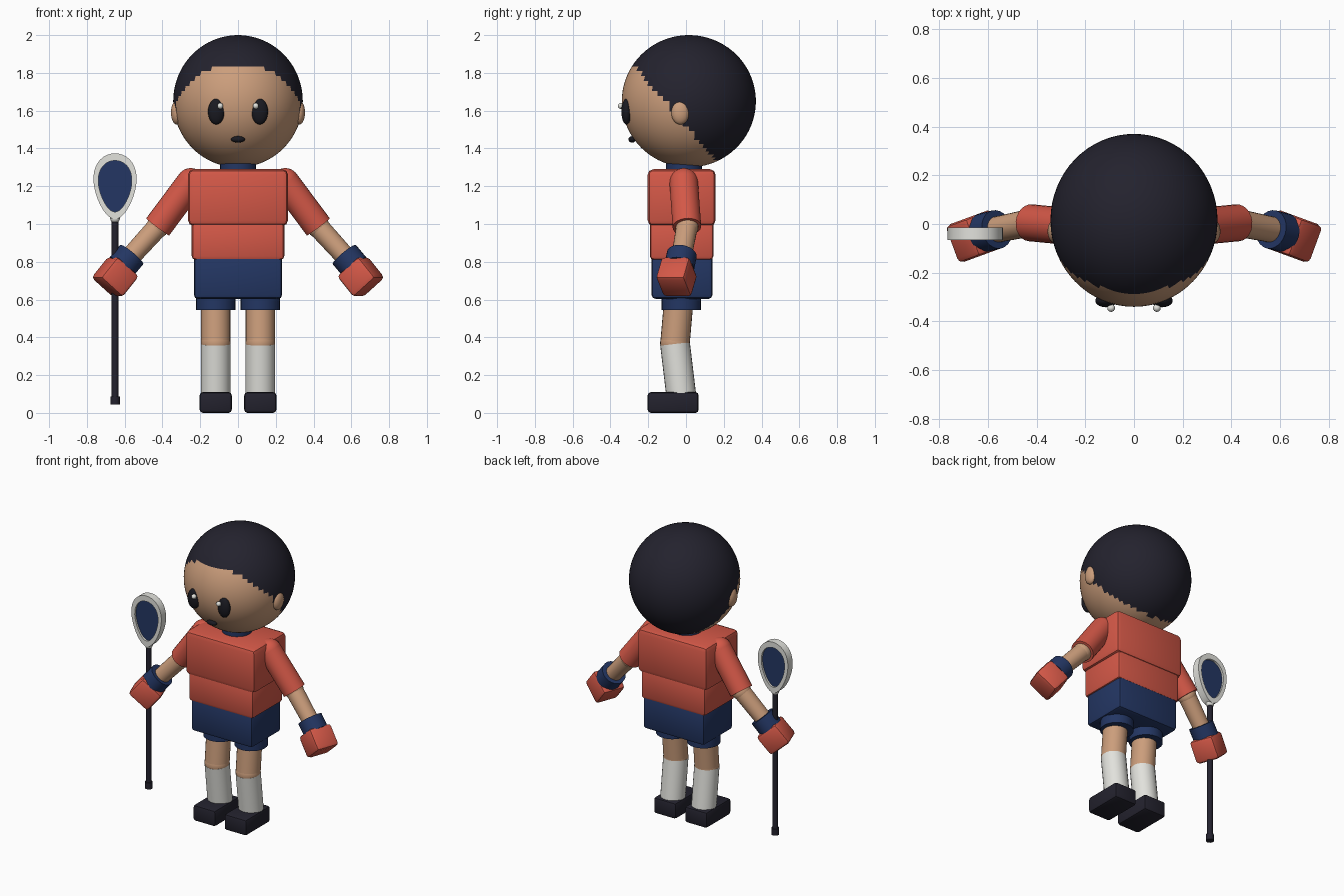
import bpy, bmesh, math
from mathutils import Vector, Matrix

if "Cube" in bpy.data.objects:
    bpy.data.objects.remove(bpy.data.objects["Cube"])


def material(name, rgb):
    m = bpy.data.materials.new(name)
    m.diffuse_color = (*rgb, 1)
    m.use_nodes = True
    m.node_tree.nodes["Principled BSDF"].inputs["Base Color"].default_value = m.diffuse_color
    return m


RED = material("red_cloth", (0.66, 0.098, 0.064))
NAVY = material("navy_cloth", (0.017, 0.037, 0.125))
SKIN = material("skin", (0.60, 0.34, 0.20))
DARK = material("dark_hair", (0.017, 0.016, 0.027))
BLACK = material("eye_black", (0.010, 0.010, 0.015))
WHITE = material("off_white", (0.76, 0.76, 0.72))


def finish(name, bm, *mats):
    bmesh.ops.recalc_face_normals(bm, faces=bm.faces)
    me = bpy.data.meshes.new(name)
    bm.to_mesh(me)
    bm.free()
    for m in mats:
        me.materials.append(m)
    me.shade_smooth()
    me.set_sharp_from_angle(angle=math.radians(35))
    ob = bpy.data.objects.new(name, me)
    bpy.context.collection.objects.link(ob)
    return ob


def aim(direction):
    return Vector(direction).to_track_quat('Z', 'Y').to_matrix().to_4x4()


def box(name, centre, size, mat, bevel, direction=(0, 0, 1)):
    bm = bmesh.new()
    rot = Matrix() if direction == (0, 0, 1) else aim(direction)
    bmesh.ops.create_cube(bm, size=1, matrix=Matrix.Translation(centre) @ rot
                          @ Matrix.Diagonal((*size, 1)))
    bmesh.ops.bevel(bm, geom=bm.edges[:], offset=bevel, segments=2,
                    profile=0.5, affect='EDGES')
    return finish(name, bm, mat)


def tube(name, a, b, r, mat, r2=None, sides=24):
    a, b = Vector(a), Vector(b)
    bm = bmesh.new()
    bmesh.ops.create_cone(bm, cap_ends=True, segments=sides, radius1=r,
                          radius2=r if r2 is None else r2, depth=(b - a).length,
                          matrix=Matrix.Translation((a + b) / 2) @ aim(b - a))
    return finish(name, bm, mat)


def ball(name, centre, radii, mat, u=24, v=16):
    bm = bmesh.new()
    bmesh.ops.create_uvsphere(bm, u_segments=u, v_segments=v, radius=1,
                              matrix=Matrix.Translation(centre) @ Matrix.Diagonal((*radii, 1)))
    return finish(name, bm, mat)


# Head: hair covers faces above a slanted plane and a level fringe
head = ball("head", (0, 0.015, 1.65), (0.343, 0.355, 0.35), SKIN, 64, 40)
head.data.materials.append(DARK)
for p in head.data.polygons:
    c = p.center
    if c.z > 1.83 or c.z > 1.52 - 1.17 * c.y:
        p.material_index = 1

ball("mouth", (0, -0.285, 1.448), (0.037, 0.02, 0.017), BLACK)
tube("collar", (0, -0.01, 1.25), (0, -0.01, 1.34), 0.095, NAVY)

# Torso blocks
box("chest", (0, -0.023, 1.14), (0.53, 0.36, 0.30), RED, 0.03)
box("waist", (0, -0.023, 0.915), (0.49, 0.336, 0.21), RED, 0.02)
box("hips", (0, -0.021, 0.718), (0.466, 0.322, 0.228), NAVY, 0.02)

# Mirrored parts
for s, side in ((-1, "right"), (1, "left")):
    # Face
    ball(side + "_eye", (s * 0.115, -0.315, 1.595), (0.044, 0.027, 0.068), BLACK)
    ball(side + "_eye_glint", (s * 0.094, -0.345, 1.625), (0.016,) * 3, WHITE, 16, 10)
    ball(side + "_ear", (s * 0.325, -0.03, 1.59), (0.03, 0.048, 0.063), SKIN)

    # Arm
    shoulder = (s * 0.25, -0.012, 1.22)
    elbow = (s * 0.425, 0.005, 0.985)
    wrist = (s * 0.575, -0.025, 0.82)
    ball(side + "_shoulder", shoulder, (0.076,) * 3, RED)
    tube(side + "_sleeve", shoulder, elbow, 0.076, RED)
    ball(side + "_elbow", elbow, (0.06,) * 3, SKIN)
    tube(side + "_forearm", elbow, wrist, 0.057, SKIN, 0.053)
    tube(side + "_cuff", (s * 0.563, -0.022, 0.838), (s * 0.618, -0.036, 0.772), 0.08, NAVY)
    box(side + "_hand", (s * 0.65, -0.05, 0.72), (0.165, 0.165, 0.15), RED, 0.022,
        (s * 0.6, -0.22, -0.75))

    # Leg
    x = s * 0.118
    knee = (x, -0.058, 0.37)
    tube(side + "_shorts_leg", (x, -0.025, 0.545), (x, -0.025, 0.66), 0.105, NAVY)
    tube(side + "_thigh", (x, -0.038, 0.60), knee, 0.078, SKIN)
    ball(side + "_knee", knee, (0.079,) * 3, SKIN)
    tube(side + "_sock", (x, -0.025, 0.09), (x, -0.058, 0.365), 0.079, WHITE)
    box(side + "_shoe", (x, -0.068, 0.055), (0.17, 0.27, 0.11), DARK, 0.017)

# Stick held in one hand
SX, SY = -0.651, -0.04
tube("stick_shaft", (SX, SY, 0.06), (SX, SY, 1.03), 0.018, DARK, sides=16)
tube("stick_butt", (SX, SY, 0.045), (SX, SY, 0.088), 0.025, DARK, sides=16)
ball("stick_throat", (SX, SY, 1.03), (0.026,) * 3, WHITE, 16, 10)


def teardrop(bm, half_w, half_h, y, n=40):
    loop = []
    for i in range(n):
        t = math.tau * i / n
        loop.append(bm.verts.new((SX + half_w * math.sin(t) * (1 + 0.25 * math.cos(t)),
                                  SY + y, 1.2 + half_h * math.cos(t))))
    return loop


def bridge(bm, a, b):
    for i in range(len(a)):
        j = (i + 1) % len(a)
        bm.faces.new((a[i], a[j], b[j], b[i]))


# Rim of the stick head
bm = bmesh.new()
loops = [teardrop(bm, w, h, y) for w, h, y in
         ((0.111, 0.174, -0.026), (0.111, 0.174, 0.026),
          (0.086, 0.136, 0.026), (0.086, 0.136, -0.026))]
for k in range(4):
    bridge(bm, loops[k], loops[(k + 1) % 4])
finish("stick_rim", bm, WHITE)

# Net filling the rim
bm = bmesh.new()
front, back = (teardrop(bm, 0.09, 0.14, y) for y in (-0.012, 0.012))
bridge(bm, front, back)
bm.faces.new(front)
bm.faces.new(back)
finish("stick_net", bm, NAVY)
